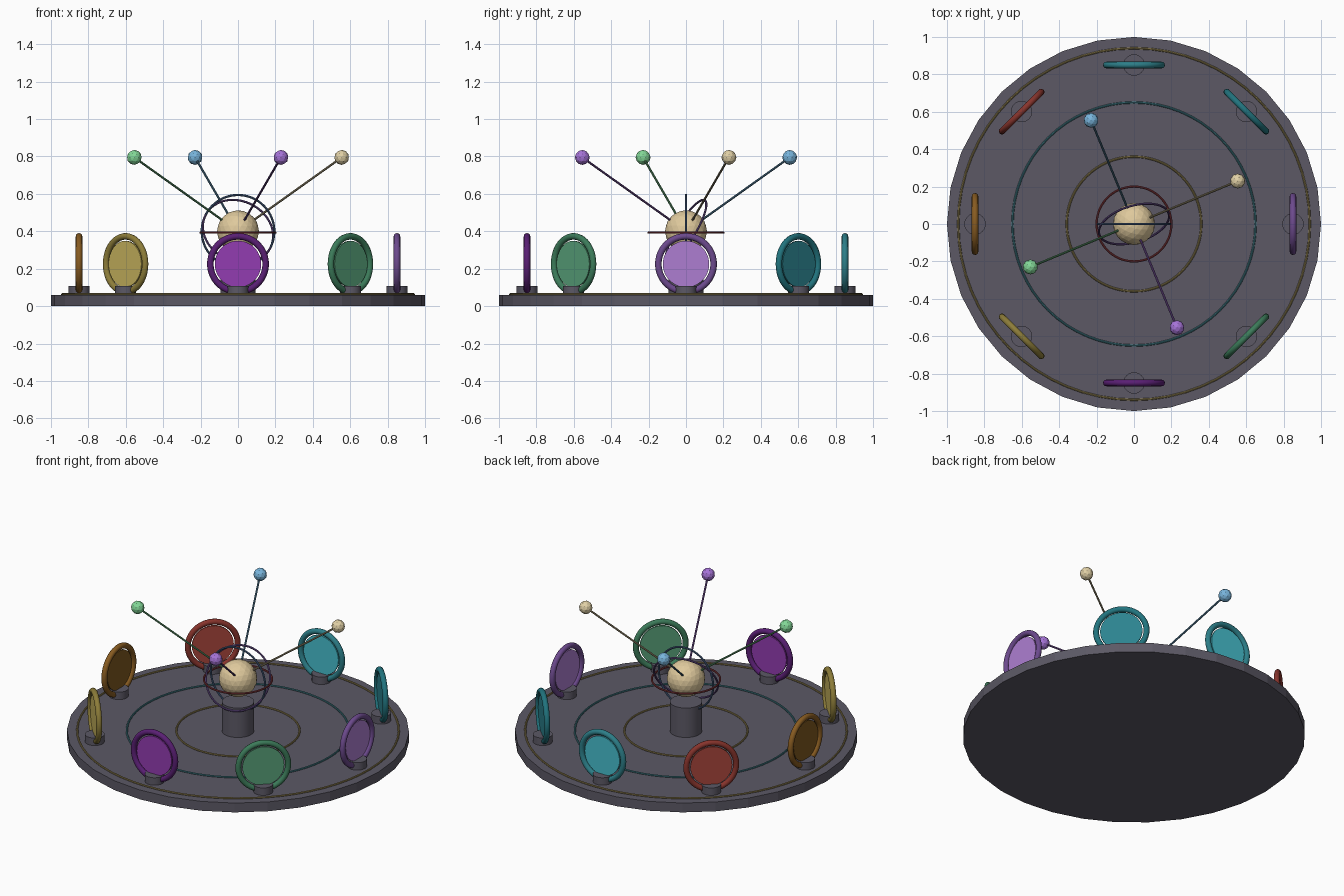
import bpy
from math import radians, cos, sin, pi
from mathutils import Vector, Matrix

if "Cube" in bpy.data.objects:
    bpy.data.objects.remove(bpy.data.objects["Cube"])


def paint(obj, name, rgb):
    mat = bpy.data.materials.get(name) or bpy.data.materials.new(name)
    mat.diffuse_color = [(c / 255) ** 2.2 for c in rgb] + [1]
    mat.use_nodes = True
    mat.node_tree.nodes["Principled BSDF"].inputs["Base Color"].default_value = mat.diffuse_color
    obj.data.materials.append(mat)


def finish(name, color, smooth):
    obj = bpy.context.object
    obj.name = name
    paint(obj, name + "_color", color)
    if smooth:
        bpy.ops.object.shade_smooth_by_angle(angle=radians(40))
    return obj


def cylinder(name, r, depth, loc, color, sides=32, rot=(0, 0, 0), smooth=True):
    bpy.ops.mesh.primitive_cylinder_add(vertices=sides, radius=r, depth=depth, location=loc, rotation=rot)
    return finish(name, color, smooth)


def ring(name, major, minor, loc, color, rot=(0, 0, 0), segs=64, sides=8):
    bpy.ops.mesh.primitive_torus_add(major_radius=major, minor_radius=minor, major_segments=segs,
                                     minor_segments=sides, location=loc, rotation=rot)
    return finish(name, color, True)


def ball(name, r, loc, color, subdiv):
    bpy.ops.mesh.primitive_ico_sphere_add(subdivisions=subdiv, radius=r, location=loc)
    return finish(name, color, False)


STONE = (92, 89, 101)
GOLD = (140, 125, 80)
TEAL = (65, 120, 130)

# Base disc with inlaid rings
cylinder("base_disc", 1.0, 0.06, (0, 0, 0.03), STONE, 32, smooth=False)
ring("inlay_outer", 0.94, 0.006, (0, 0, 0.063), GOLD)
ring("inlay_middle", 0.65, 0.006, (0, 0, 0.063), TEAL)
ring("inlay_inner", 0.36, 0.006, (0, 0, 0.063), GOLD)

# Central pedestal, globe and orbit rings
core = Vector((0, 0, 0.4))
cylinder("center_pedestal", 0.094, 0.19, (0, 0, 0.155), STONE)
ball("center_globe", 0.112, core, (222, 200, 155), 3)
ring("orbit_level", 0.2, 0.006, (0, 0, 0.393), (130, 58, 62))
ring("orbit_upright", 0.194, 0.006, core, (75, 100, 135), (pi / 2, 0, 0))
ring("orbit_tilted", 0.194, 0.006, core, (105, 80, 140), (radians(60), 0, radians(17)))

# Four arms carrying small globes
arms = [("cream", (225, 208, 165)), ("blue", (120, 180, 220)),
        ("green", (130, 215, 150)), ("purple", (165, 115, 215))]
for i, (label, color) in enumerate(arms):
    a = radians(22.5 + 90 * i)
    tip = Vector((0.6 * cos(a), 0.6 * sin(a), 0.795))
    span = tip - core
    cylinder(f"arm_{label}", 0.006, span.length, (core + tip) / 2,
             [c * 0.65 for c in color], 8, span.to_track_quat('Z', 'Y').to_euler())
    ball(f"globe_{label}", 0.04, tip, color, 2)

# Eight portals around the rim: frame colour, panel colour
portals = [((108, 75, 140), (172, 125, 208)), ((38, 115, 125), (48, 130, 142)),
           ((48, 125, 135), (72, 190, 205)), ((135, 55, 48), (168, 72, 62)),
           ((135, 92, 38), (125, 88, 36)), ((140, 124, 60), (195, 175, 92)),
           ((90, 36, 115), (145, 62, 175)), ((62, 122, 90), (88, 158, 120))]
for i, (frame, panel) in enumerate(portals):
    a = radians(45 * i)
    x, y = 0.85 * cos(a), 0.85 * sin(a)
    rot = (pi / 2, 0, a + pi / 2)
    cylinder(f"portal_foot_{i}", 0.057, 0.05, (x, y, 0.083), STONE, 24)
    ring(f"portal_frame_{i}", 0.148, 0.0175, (x, y, 0.225), frame, rot, 48, 12)
    cylinder(f"portal_panel_{i}", 0.124, 0.01, (x, y, 0.225), panel, 48, rot)
